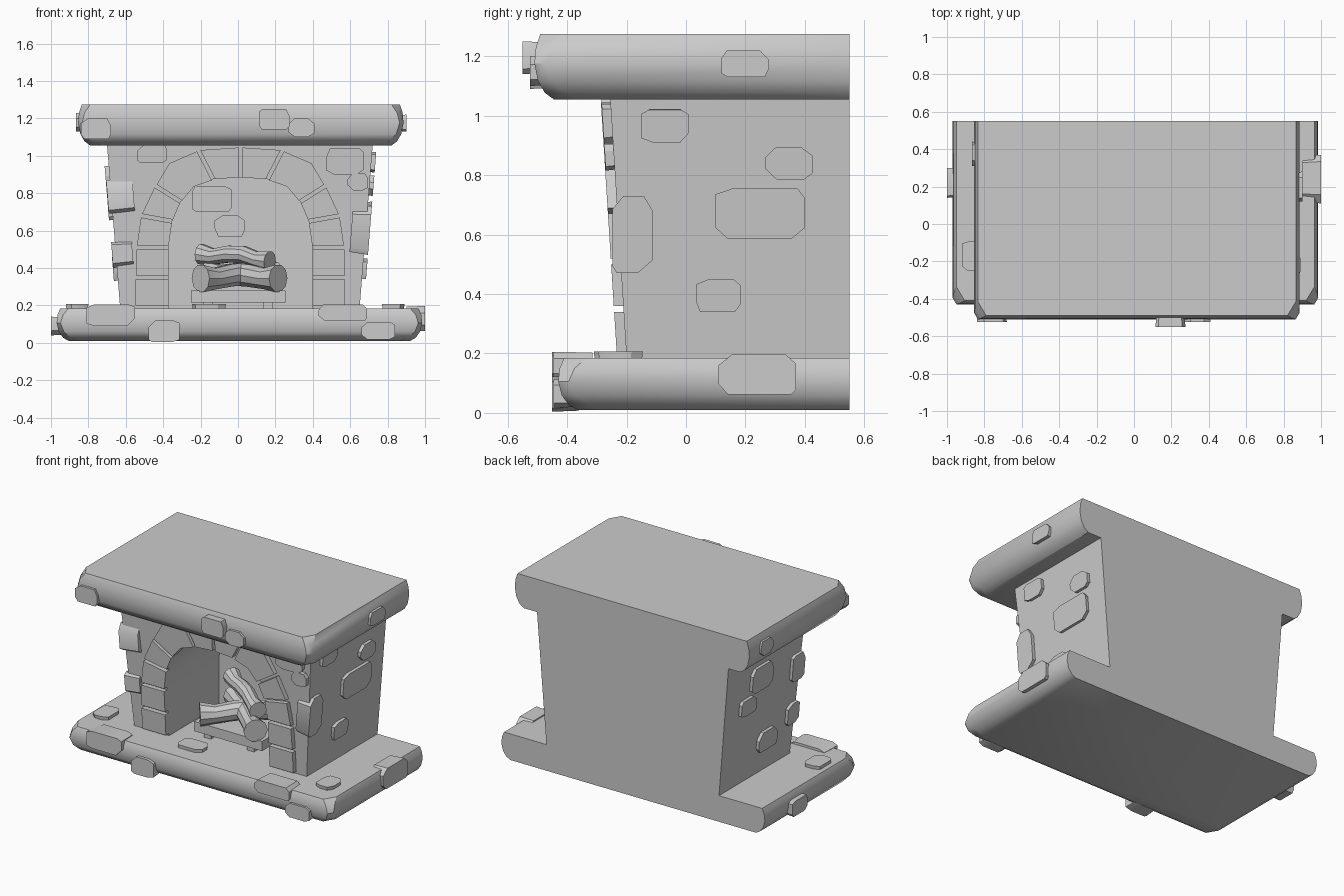
import bpy, bmesh, math, random
from mathutils import Vector as V

if "Cube" in bpy.data.objects:
    bpy.data.objects.remove(bpy.data.objects["Cube"])
random.seed(4)


def loft(name, rings):
    """Skin a list of equal-length rings and cap both ends."""
    bm = bmesh.new()
    rv = [[bm.verts.new(p) for p in r] for r in rings]
    n = len(rv[0])
    for a, b in zip(rv, rv[1:]):
        for i in range(n):
            j = (i + 1) % n
            bm.faces.new((a[i], a[j], b[j], b[i]))
    bm.faces.new(rv[0])
    bm.faces.new(rv[-1])
    bmesh.ops.recalc_face_normals(bm, faces=bm.faces)
    me = bpy.data.meshes.new(name)
    bm.to_mesh(me)
    bm.free()
    ob = bpy.data.objects.new(name, me)
    bpy.context.collection.objects.link(ob)
    return ob


def box(name, x0, x1, y0, y1, z0, z1):
    return loft(name, [[(x0, y0, z), (x1, y0, z), (x1, y1, z), (x0, y1, z)] for z in (z0, z1)])


# Slabs: rounded on three sides with clipped front corners, flat at the back
def slab(name, x0, x1, y0, y1, z0, z1):
    rings = []
    for t, d, c in ((0, .065, .10), (.1, .035, .07), (.28, .012, .045),
                    (.55, 0, .035), (.8, .005, .05), (1, .02, .075)):
        z, a, b, f = z0 + t * (z1 - z0), x0 + d, x1 - d, y0 + d
        rings.append([(a, y1, z), (a, f + c, z), (a + c * .6, f, z),
                      (b - c * .6, f, z), (b, f + c, z), (b, y1, z)])
    return loft(name, rings)


slab("hearth_base", -.97, .985, -.43, .55, .01, .185)
slab("mantel", -.855, .885, -.51, .55, 1.055, 1.275)


# Tapered walls
def t_of(z):
    return (z - .185) / .87


def front_y(z):
    return -.20 - .055 * t_of(z)


def right_x(z):
    return .65 + .07 * t_of(z)


def left_x(z):
    return -.63 - .07 * t_of(z)


body = loft("chimney_body", [[(left_x(z), front_y(z), z), (right_x(z), front_y(z), z),
                              (right_x(z), .55, z), (left_x(z), .55, z)] for z in (.18, 1.06)])

# Arch outlines (left half, offsets from the arch centre)
CX = .013
inner = [(-.385, .19), (-.385, .35), (-.385, .51), (-.365, .65), (-.32, .755), (-.25, .835), (-.145, .875), (0, .885)]
outer = [(-.56, .19), (-.56, .35), (-.555, .51), (-.53, .68), (-.455, .84), (-.38, .96), (-.225, 1.03), (0, 1.045)]

# Firebox opening
half = [(-.385, .1)] + inner[1:]
arch = half + [(-x, z) for x, z in reversed(half[:-1])]
cutter = loft("firebox_cutter", [[(CX + x, y, z) for x, z in arch] for y in (-.6, .33)])
cutter.hide_render = True
m = body.modifiers.new("firebox", 'BOOLEAN')
m.object, m.operation, m.solver = cutter, 'DIFFERENCE', 'EXACT'
bpy.context.view_layer.objects.active = body
bpy.ops.object.modifier_apply(modifier=m.name)
bpy.data.objects.remove(cutter)

# Arch stones, mirrored about the arch centre
spans = [(0, 1), (1, 2), (2, 3), (3, 4), (4, 6), (6, 7)]
for k, (a, b) in enumerate(spans):
    poly = outer[a:b + 1] + inner[a:b + 1][::-1]
    n = b - a + 1
    pts = [V(p) for p in poly]
    for i, e in ((0, n - 1), (n - 1, 0), (n, 2 * n - 1), (2 * n - 1, n)):   # mortar gaps
        d = V(poly[e]) - V(poly[i])
        pts[i] = pts[i] + d.normalized() * .01
    for s in (1, -1):
        loft(f"arch_stone_{k}", [[(CX + s * p.x, front_y(p.y) + o, p.y) for p in pts] for o in (.03, -.032)])

# Loose stones: clipped rectangles facing one way, slightly undercut
SF, SS = .055 / .87, .07 / .87
FRAMES = {"front": ((1, 0, 0), (0, 0, 1)), "right": ((0, 1, 0), (0, 0, 1)),
          "left": ((0, -1, 0), (0, 0, 1)), "top": ((1, 0, 0), (0, 1, 0)),
          "wall_front": ((1, 0, 0), (0, -SF, 1)), "wall_right": ((0, 1, 0), (SS, 0, 1)),
          "wall_left": ((0, -1, 0), (-SS, 0, 1))}


def stone(side, c, w, h, depth=.05):
    """c is the centre of the outer face."""
    u, v = (V(q).normalized() for q in FRAMES[side])
    n = u.cross(v)
    k = min(w, h)
    out = []
    for sx, sy, flip in ((-1, -1, 0), (1, -1, 1), (1, 1, 0), (-1, 1, 1)):
        cu, cv = k * random.uniform(.1, .38), k * random.uniform(.1, .38)
        pr = [(sx * w / 2, sy * (h / 2 - cv)), (sx * (w / 2 - cu), sy * h / 2)]
        out += pr[::-1] if flip else pr
    loft(side + "_stone", [[V(c) + u * a * s + v * b * s - n * d for a, b in out]
                           for s, d in ((.94, depth), (1, 0))])


# Wall stones
for x, z, w, h in ((-.46, 1.01, .16, .09), (.57, .97, .20, .14), (.64, .86, .11, .09)):
    stone("wall_front", (x, front_y(z) - .03, z), w, h)
for y, z, w, h in ((-.07, .965, .16, .11), (.345, .84, .16, .11), (.25, .67, .30, .17), (.11, .395, .15, .11)):
    stone("wall_right", (right_x(z) + .022, y, z), w, h)
for y, z, w, h in ((.19, .86, .22, .17), (.32, .71, .16, .11), (.08, .395, .2, .13)):
    stone("wall_left", (left_x(z) - .022, y, z), w, h)
# Corner stones wrap round the wall edges
stone("wall_right", (right_x(.6) + .022, -.18, .6), .135, .26, .10)
stone("wall_left", (left_x(.78) - .02, -.2, .78), .13, .18, .14)
stone("wall_left", (left_x(.47) - .02, -.18, .47), .12, .14, .11)
# Firebox back wall stones
stone("front", (-.14, .31, .77), .21, .14)
stone("front", (-.045, .31, .625), .16, .11)
# Mantel stones
stone("front", (-.76, -.525, 1.145), .16, .11, .08)
stone("front", (.195, -.55, 1.195), .16, .11, .08)
stone("front", (.34, -.525, 1.15), .14, .10, .08)
stone("right", (.90, .20, 1.175), .16, .09)
stone("left", (-.865, .375, 1.18), .13, .10)
# Hearth stones
stone("front", (-.68, -.45, .147), .26, .115, .13)
stone("front", (.56, -.445, .163), .26, .085, .13)
stone("front", (-.395, -.45, .063), .165, .118, .09)
stone("front", (.75, -.445, .065), .18, .095, .09)
stone("right", (1.0, .24, .13), .26, .135, .10)
stone("left", (-1.0, .22, .09), .16, .10, .07)
for x, y, w, h in ((-.86, -.17, .12, .16), (-.155, -.25, .18, .12), (.83, -.22, .12, .15)):
    stone("top", (x, y, .207), w, h, .04)

# Fire grate and feet
box("grate", -.25, .255, -.11, .2, .215, .28)
for x in (-.16, .16):
    for y in (-.07, .16):
        box("grate_foot", x - .025, x + .025, y - .025, y + .025, .18, .22)


# Logs: bent tubes with flared ends
def log(name, p, q, r, bend):
    p, q = V(p), V(q)
    d = (q - p).normalized()
    side = d.cross(V((0, 0, 1))).normalized()
    up = side.cross(d)
    rings = []
    for t, k, b in ((0, 1.15, 0), (.18, .9, -.3), (.4, .95, .7), (.62, .95, 1), (.82, .9, .1), (1, 1.15, 0)):
        c = p.lerp(q, t) + up * bend * b
        rings.append([c + (side * math.cos(a) + up * math.sin(a)) * r * k
                      for a in (math.tau * i / 10 for i in range(10))])
    loft(name, rings)


log("log_left", (-.2, -.12, .345), (.2, .2, .36), .066, .015)
log("log_right", (.215, -.12, .345), (-.16, .2, .36), .066, .012)
log("log_top", (-.2, .22, .475), (.17, -.03, .435), .05, .022)

# Smooth only the gentle curves
bpy.ops.object.select_all(action='SELECT')
bpy.context.view_layer.objects.active = body
bpy.ops.object.shade_smooth_by_angle(angle=math.radians(32))
